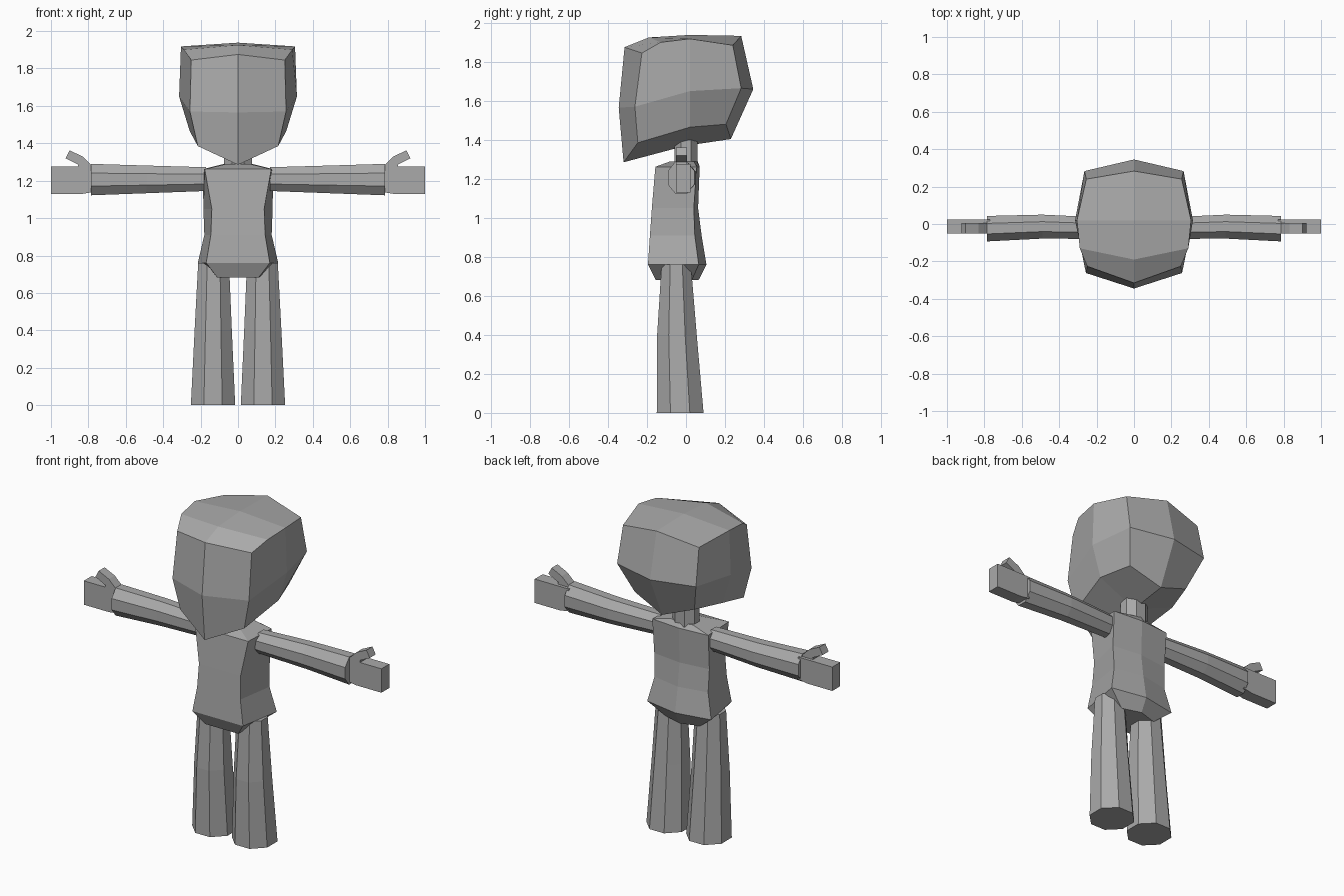
import bpy, bmesh, math

if "Cube" in bpy.data.objects:
    bpy.data.objects.remove(bpy.data.objects["Cube"])

grey = bpy.data.materials.new("plain grey")
grey.diffuse_color = (0.4, 0.4, 0.4, 1)
grey.use_nodes = True
grey.node_tree.nodes["Principled BSDF"].inputs["Base Color"].default_value = grey.diffuse_color


def make(name, verts, faces, mirror=False):
    """Flat-shaded mesh object, optionally mirrored across x = 0."""
    bm = bmesh.new()
    vs = [bm.verts.new(v) for v in verts]
    for f in faces:
        bm.faces.new([vs[i] for i in f])
    bmesh.ops.recalc_face_normals(bm, faces=bm.faces)
    me = bpy.data.meshes.new(name)
    bm.to_mesh(me)
    bm.free()
    me.materials.append(grey)
    ob = bpy.data.objects.new(name, me)
    bpy.context.collection.objects.link(ob)
    if mirror:
        ob.modifiers.new("mirror", 'MIRROR').merge_threshold = 0.0005
    return ob


def loft(name, rings, mirror=False):
    """Skin equal-length rings and cap both ends."""
    n = len(rings[0])
    faces = [[r * n + i, r * n + (i + 1) % n, (r + 1) * n + (i + 1) % n, (r + 1) * n + i]
             for r in range(len(rings) - 1) for i in range(n)]
    faces += [list(range(n)), [(len(rings) - 1) * n + i for i in range(n)]]
    return make(name, [v for r in rings for v in r], faces, mirror)


def octagon(a0, a1, b0, b1):
    """Eight points filling the box a0..a1, b0..b1, flat sides outward."""
    k = 1 / math.cos(math.pi / 8)
    return [((a0 + a1) / 2 + (a1 - a0) / 2 * k * math.cos((i + .5) * math.pi / 4),
             (b0 + b1) / 2 + (b1 - b0) / 2 * k * math.sin((i + .5) * math.pi / 4))
            for i in range(8)]


# Head: centre profile loop joined to a side loop, plus the cheek fan
centre = [(-.32, 1.285), (-.345, 1.565), (-.315, 1.875), (-.19, 1.925), (.02, 1.938),
          (.283, 1.933), (.345, 1.66), (.23, 1.404), (0, 1.37)]
side = [(.215, -.247, 1.385), (.257, -.262, 1.57), (.25, -.226, 1.845), (.29, -.13, 1.9),
        (.305, .02, 1.918), (.255, .24, 1.885), (.265, .283, 1.665), (.2, .205, 1.48),
        (.258, .02, 1.465)]
cheek = (.315, .02, 1.65)
faces = [[i, (i + 1) % 9, 9 + (i + 1) % 9, 9 + i] for i in range(9)]
faces += [[17, 9, 10, 18], [10, 11, 12, 13, 18], [13, 14, 15, 18], [15, 16, 17, 18]]
make("head", [(0, y, z) for y, z in centre] + side + [cheek], faces, True)

# Neck
loft("neck", [[(x, y, z) for x, y in octagon(-.075, .075, -.06, .06)] for z in (1.25, 1.40)])

# Torso: five-sided rings (z, front half width, front y, back half width, corner y, back y)
sections = [(.682, .11, -.155, .115, .03, .065), (.76, .17, -.195, .215, .065, .105),
            (.91, .145, -.185, .18, .045, .08), (1.05, .14, -.175, .185, .04, .062),
            (1.262, .178, -.157, .188, .055, .07), (1.29, .06, -.08, .075, .04, .06)]
loft("torso", [[(-fw, fy, z), (fw, fy, z), (bw, cy, z), (0, by, z), (-bw, cy, z)]
               for z, fw, fy, bw, cy, by in sections])

# Arms: eight-sided, widening slightly to the wrist
loft("arms", [[(x, y, z) for y, z in octagon(*box)] for x, box in (
    (.17, (-.08, .035, 1.145, 1.272)),
    (.49, (-.078, .05, 1.133, 1.281)),
    (.785, (-.093, .043, 1.122, 1.29)))], True)

# Legs: eight-sided, widening towards the feet
loft("legs", [[(x, y, z) for x, y in octagon(*box)] for z, box in (
    (0, (.015, .252, -.15, .09)),
    (.4, (.033, .232, -.148, .055)),
    (.76, (.048, .213, -.125, .025)))], True)


# Hands: flat profiles extruded in depth
def slab(name, outline, y0, y1):
    loft(name, [[(x, y, z) for x, z in outline] for y in (y0, y1)], True)


slab("hands", [(.77, 1.14), (.83, 1.13), (1, 1.13), (1, 1.275), (.855, 1.275), (.77, 1.275)],
     -.052, .024)
slab("thumbs", [(.78, 1.25), (.86, 1.25), (.855, 1.287), (.922, 1.32), (.9, 1.362),
                (.832, 1.33), (.785, 1.285)], -.052, .005)
